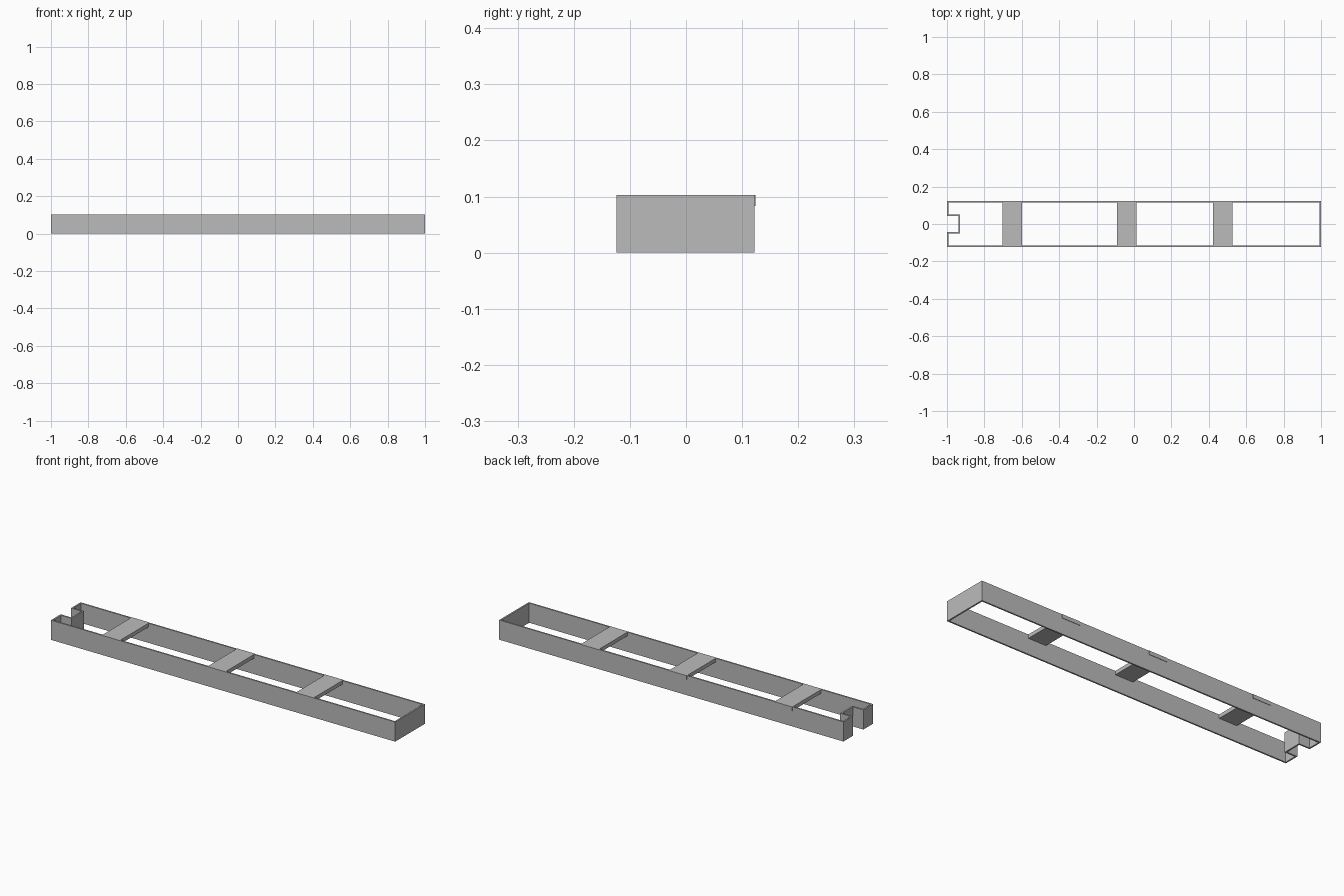
import bpy
import bmesh

cube = bpy.data.objects.get("Cube")
if cube:
    bpy.data.objects.remove(cube, do_unlink=True)

HEIGHT = 0.103
WALL = 0.008
FRONT, BACK = -0.124, 0.122
BAR_BACK = 0.124
BAR_WIDTH, BAR_THICK = 0.104, 0.02

grey = bpy.data.materials.new("plain grey")
grey.use_nodes = True
colour = (0.5, 0.5, 0.5, 1)
grey.diffuse_color = colour
grey.node_tree.nodes["Principled BSDF"].inputs["Base Color"].default_value = colour


def add_object(name, bm):
    mesh = bpy.data.meshes.new(name)
    bm.to_mesh(mesh)
    bm.free()
    mesh.materials.append(grey)
    obj = bpy.data.objects.new(name, mesh)
    bpy.context.collection.objects.link(obj)
    return obj


def inset_outline(points, t):
    """Offset a counter-clockwise right-angled outline inwards by t."""
    result = []
    for i, (x, y) in enumerate(points):
        dx = dy = 0
        for a, b in ((points[i - 1], points[i]),
                     (points[i], points[(i + 1) % len(points)])):
            if abs(b[0] - a[0]) > abs(b[1] - a[1]):
                dy = t if b[0] > a[0] else -t
            else:
                dx = -t if b[1] > a[1] else t
        result.append((x + dx, y + dy))
    return result


# Thin perimeter wall with a square notch in the right-hand end
notch_y, notch_x = 0.043, -0.939
outer = [(-1, FRONT), (1, FRONT), (1, BACK), (-1, BACK),
         (-1, notch_y), (notch_x, notch_y), (notch_x, -notch_y), (-1, -notch_y)]
inner = inset_outline(outer, WALL)
bm = bmesh.new()
rings = [[bm.verts.new((x, y, z)) for x, y in loop]
         for loop, z in ((outer, 0), (outer, HEIGHT), (inner, HEIGHT), (inner, 0))]
for r in range(4):
    low, high = rings[r], rings[(r + 1) % 4]
    for i in range(len(outer)):
        j = (i + 1) % len(outer)
        bm.faces.new((low[i], low[j], high[j], high[i]))
bmesh.ops.recalc_face_normals(bm, faces=bm.faces)
add_object("perimeter_wall", bm)

# Flat cross bars flush with the top edge
for name, x in (("right", -0.652), ("middle", -0.039), ("left", 0.474)):
    bm = bmesh.new()
    bmesh.ops.create_cube(bm, size=1)
    bmesh.ops.scale(bm, verts=bm.verts, vec=(BAR_WIDTH, BAR_BACK - FRONT, BAR_THICK))
    bar = add_object(name + "_cross_bar", bm)
    bar.location = (x, (FRONT + BAR_BACK) / 2, HEIGHT - BAR_THICK / 2)
